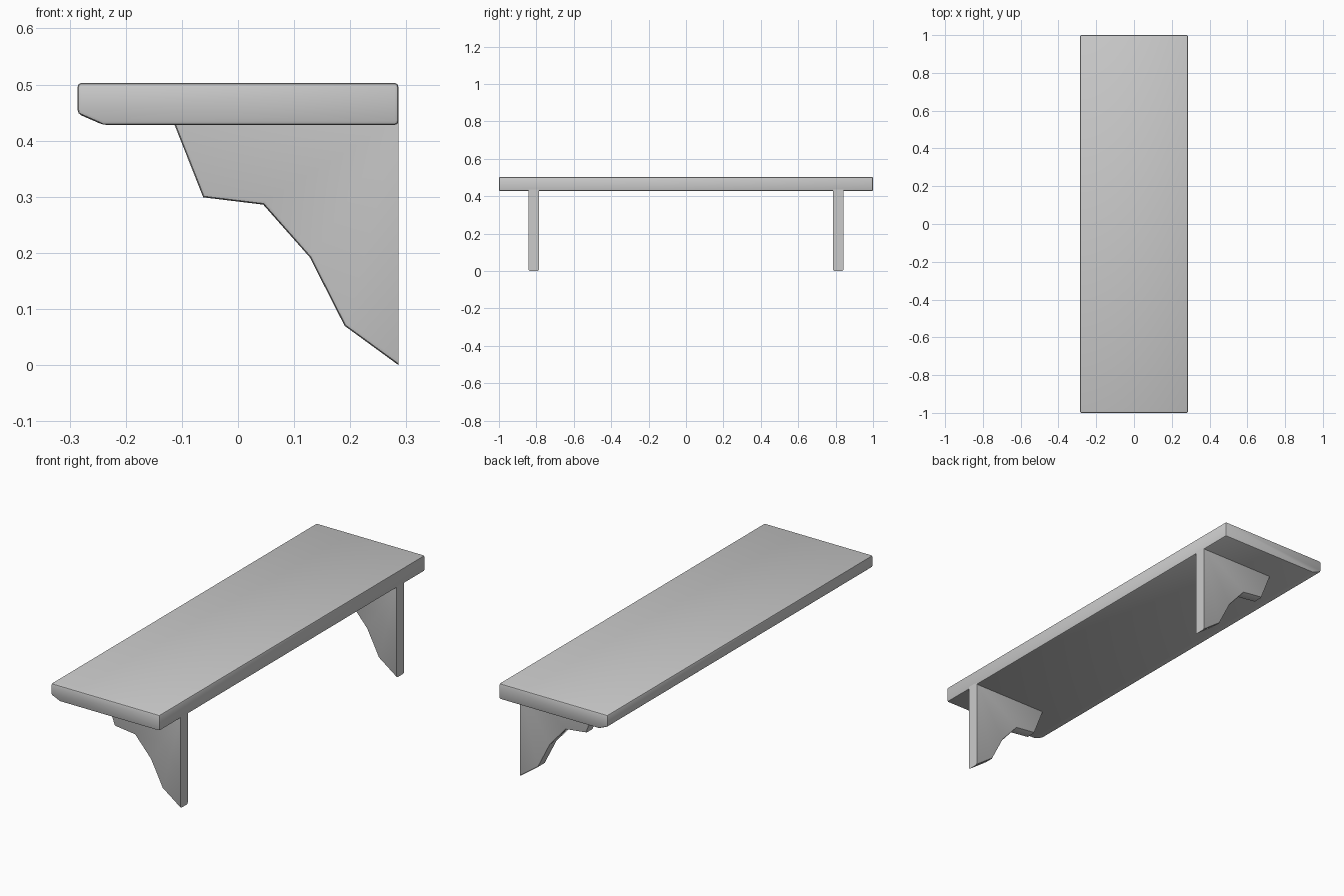
import bpy, bmesh, math

cube = bpy.data.objects.get("Cube")
if cube:
    bpy.data.objects.remove(cube, do_unlink=True)

grey = bpy.data.materials.new("plain grey")
grey.use_nodes = True
GREY = (0.6, 0.6, 0.6, 1)
grey.diffuse_color = GREY
grey.node_tree.nodes["Principled BSDF"].inputs["Base Color"].default_value = GREY


def extrude_profile(name, profile, y0, y1, bevel, rounded):
    """Extrude an x-z profile along y, rounding the edges the rule picks."""
    bm = bmesh.new()
    face = bm.faces.new([bm.verts.new((x, y0, z)) for x, z in profile])
    grown = bmesh.ops.extrude_face_region(bm, geom=[face])["geom"]
    verts = [v for v in grown if isinstance(v, bmesh.types.BMVert)]
    bmesh.ops.translate(bm, verts=verts, vec=(0, y1 - y0, 0))
    bmesh.ops.recalc_face_normals(bm, faces=bm.faces)
    edges = [e for e in bm.edges if rounded(e)]
    bmesh.ops.bevel(bm, geom=edges, offset=bevel, segments=2,
                    profile=0.5, affect="EDGES", clamp_overlap=True)
    mesh = bpy.data.meshes.new(name)
    bm.to_mesh(mesh)
    bm.free()
    mesh.materials.append(grey)
    obj = bpy.data.objects.new(name, mesh)
    bpy.context.collection.objects.link(obj)
    bpy.ops.object.select_all(action="DESELECT")
    obj.select_set(True)
    bpy.context.view_layer.objects.active = obj
    bpy.ops.object.shade_smooth_by_angle(angle=math.radians(40))
    return obj


BACK, UNDER = 0.286, 0.428

# Shelf board with a chamfered lower lip
board = [(-0.286, 0.503), (BACK, 0.503), (BACK, UNDER),
         (-0.24, UNDER), (-0.286, 0.448)]
extrude_profile("shelf_board", board, -1, 1, 0.007, lambda e: True)


# Brackets: only the stepped lower outline is rounded
def on_outline(edge):
    a, b = (v.co for v in edge.verts)
    along_side = abs(a.y - b.y) < 1e-5
    flush = min(a.x, b.x) > BACK - 1e-4 or min(a.z, b.z) > UNDER
    return along_side and not flush


bracket = [(BACK, UNDER + 0.01), (BACK, 0), (0.19, 0.07), (0.128, 0.192),
           (0.045, 0.286), (-0.062, 0.299), (-0.117, UNDER + 0.01)]
for side, label in ((-1, "front"), (1, "rear")):
    y = side * 0.814
    extrude_profile(label + "_bracket", bracket, y - 0.028, y + 0.028,
                    0.007, on_outline)
